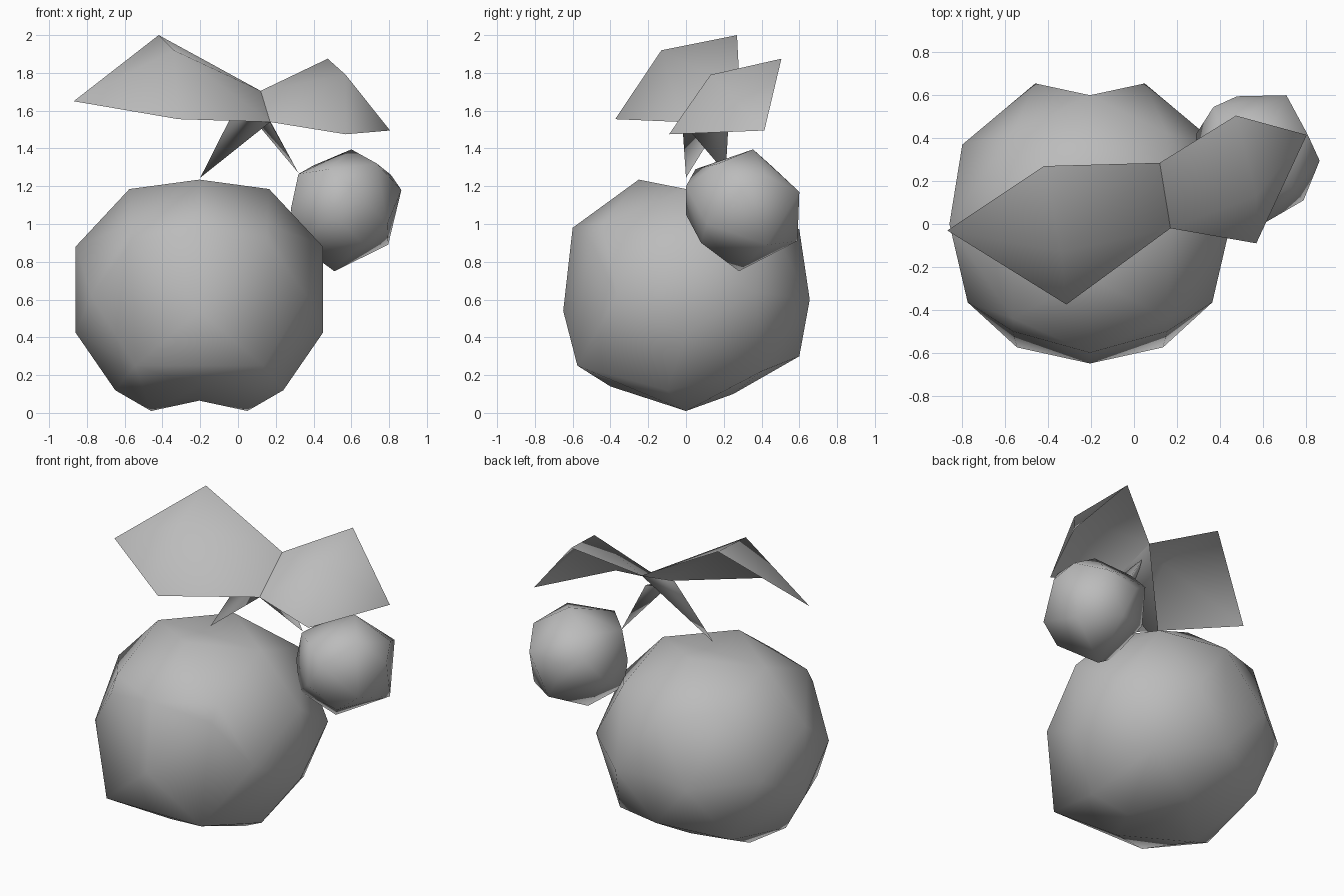
import bpy
import bmesh
from mathutils import Vector

default_cube = bpy.data.objects.get("Cube")
if default_cube:
    bpy.data.objects.remove(default_cube, do_unlink=True)


def make_material(name, colour):
    material = bpy.data.materials.new(name)
    material.use_nodes = True
    material.diffuse_color = colour
    material.node_tree.nodes["Principled BSDF"].inputs["Base Color"].default_value = colour
    return material


grey = make_material("plain grey", (0.5, 0.5, 0.5, 1))


def finish(bm, name):
    """Turn the bmesh into a smooth shaded object with the shared material."""
    mesh = bpy.data.meshes.new(name)
    bm.to_mesh(mesh)
    bm.free()
    for polygon in mesh.polygons:
        polygon.use_smooth = True
    mesh.materials.append(grey)
    item = bpy.data.objects.new(name, mesh)
    bpy.context.scene.collection.objects.link(item)
    return item


def faceted_ball(name, points, dents=()):
    """Wrap points in a convex skin, then press dents into chosen edges."""
    bm = bmesh.new()
    for point in points:
        bm.verts.new(point)
    hull = bmesh.ops.convex_hull(bm, input=list(bm.verts))
    loose = [v for v in bm.verts if not v.link_faces]
    bmesh.ops.delete(bm, geom=loose, context="VERTS")
    for first, second, shift in dents:
        middle = (Vector(first) + Vector(second)) / 2
        for edge in list(bm.edges):
            centre = (edge.verts[0].co + edge.verts[1].co) / 2
            if (centre - middle).length < 0.01:
                made = bmesh.ops.bisect_edges(bm, edges=[edge], cuts=1)
                for part in made["geom_split"]:
                    if isinstance(part, bmesh.types.BMVert):
                        part.co += Vector(shift)
                break
    bmesh.ops.triangulate(bm, faces=list(bm.faces))
    bmesh.ops.recalc_face_normals(bm, faces=list(bm.faces))
    return finish(bm, name)


def fan(name, apex, rim, closed=True):
    """Join an apex to each edge of a rim."""
    bm = bmesh.new()
    tip = bm.verts.new(apex)
    ring = [bm.verts.new(point) for point in rim]
    for index in range(len(ring) if closed else len(ring) - 1):
        bm.faces.new((tip, ring[index], ring[(index + 1) % len(ring)]))
    return finish(bm, name)


# Large fruit: one half of its corners, mirrored about its own middle
MIDDLE = -0.205
half = [
    (0, -.25, 1.235), (0, .25, 1.235), (.37, 0, 1.185),
    (0, -.6, .98), (0, -.65, .54), (.34, -.575, .25),
    (.36, -.44, 1.0), (.57, -.365, .62), (.655, 0, .88), (.655, 0, .425),
    (.595, .37, .64), (.255, .655, .6), (.36, .42, 1.04), (0, .6, .97),
    (0, .6, .3), (.4, .4, .22), (.445, -.1, .12), (.255, 0, .01),
    (0, .25, .1), (0, -.25, .1), (0, -.4, .14), (.36, -.5, .9),
]
corners = [(MIDDLE + side * x, y, z) for x, y, z in half
           for side in ((1, -1) if x else (1,))]


def across(x, y, z):
    return (MIDDLE - x, y, z), (MIDDLE + x, y, z)


dents = [
    ((MIDDLE, -.25, 1.235), (MIDDLE, .25, 1.235), (0, 0, -.05)),
    (*across(.255, 0, .01), (0, 0, .055)),
    (*across(.255, .655, .6), (0, -.055, 0)),
]
faceted_ball("large_fruit", corners, dents)

# Small fruit
faceted_ball("small_fruit", [
    (.6, .355, 1.395), (.735, .17, 1.32), (.865, .295, 1.18), (.81, .415, 1.26),
    (.795, .43, .89), (.79, .11, 1.0), (.51, .28, .75), (.32, .18, .89),
    (.32, .2, 1.265), (.48, .05, 1.29), (.6, 0, 1.2), (.5, 0, 1.05),
    (.66, .08, .9), (.71, .6, 1.17), (.48, .595, 1.13), (.58, .59, .91),
    (.37, .545, 1.2), (.29, .42, 1.02), (.28, .2, 1.08), (.4, .45, 1.31),
])

# Leaf pair: two folded blades sharing the middle seam
seam_back = (.12, .285, 1.705)
seam_front = (.17, -.02, 1.54)
fan("right_leaf", (-.34, -.13, 1.92), [
    seam_front, seam_back, (-.42, .27, 2.0), (-.87, -.03, 1.65), (-.315, -.375, 1.555)])
fan("left_leaf", (.57, .13, 1.79), [
    seam_back, seam_front, (.57, -.09, 1.475), (.805, .415, 1.495), (.475, .505, 1.875)])

# Stems: three sided spikes tapering down to the fruits
fan("large_stem", (-.2, 0, 1.245), [seam_back, seam_front, (0, .12, 1.64)])
fan("small_stem", (.32, .21, 1.27), [(.13, .23, 1.62), (.06, .1, 1.58), seam_front])
